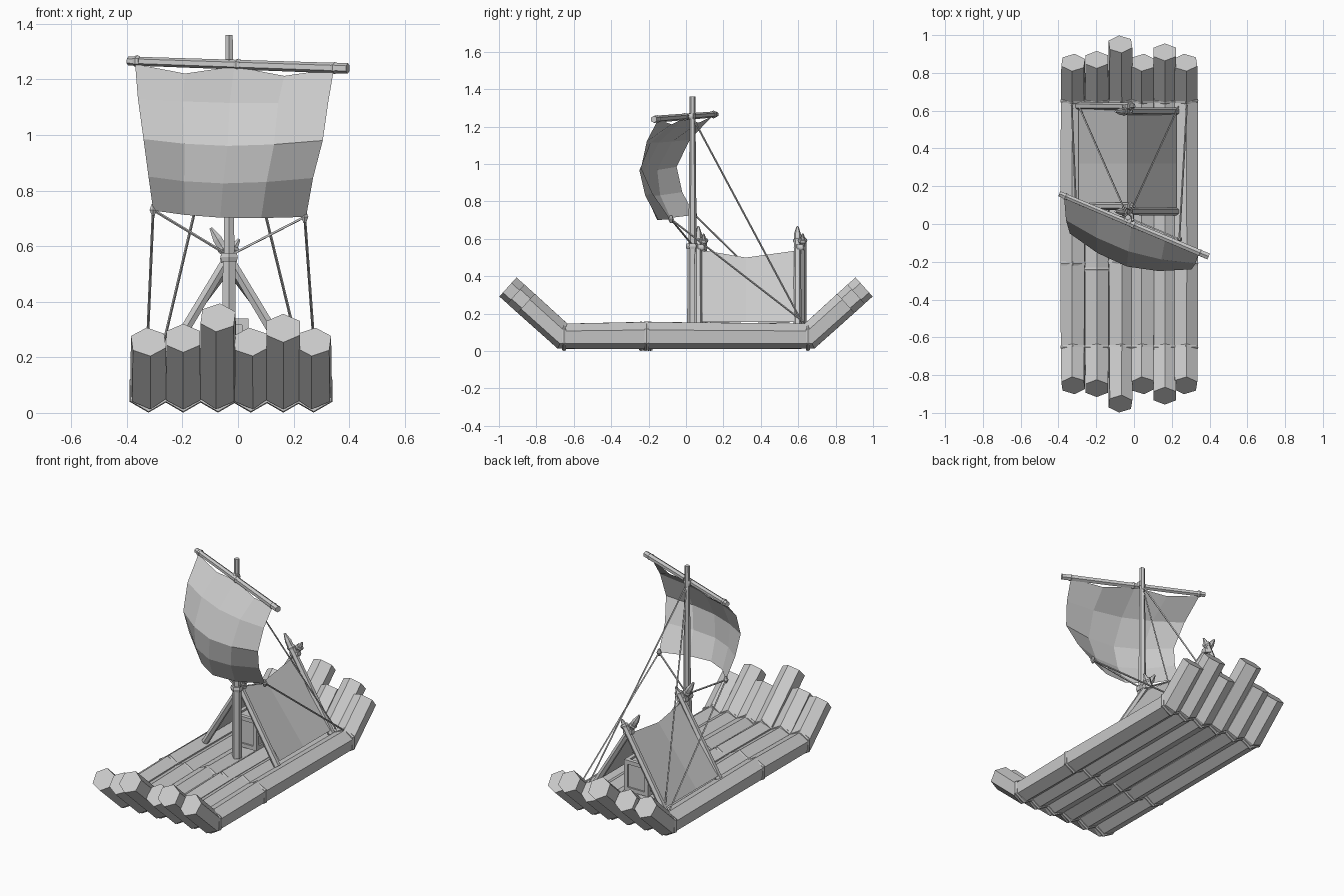
import bpy, bmesh, math
from mathutils import Vector

if "Cube" in bpy.data.objects:
    bpy.data.objects.remove(bpy.data.objects["Cube"])


def finish(name, bm):
    bmesh.ops.recalc_face_normals(bm, faces=bm.faces)
    me = bpy.data.meshes.new(name)
    bm.to_mesh(me)
    bm.free()
    ob = bpy.data.objects.new(name, me)
    bpy.context.collection.objects.link(ob)
    return ob


def tube(name, pts, radii, sides=6, phase=0.0):
    """Faceted tube lofted along a path."""
    pts = [Vector(p) for p in pts]
    if not isinstance(radii, (list, tuple)):
        radii = [radii] * len(pts)
    bm = bmesh.new()
    rings = []
    for i, p in enumerate(pts):
        a = (p - pts[i - 1]).normalized() if i else (pts[1] - p).normalized()
        b = (pts[i + 1] - p).normalized() if i < len(pts) - 1 else a
        t = (a + b).normalized()
        side = Vector((1, 0, 0)) if abs(t.x) < 0.9 else Vector((0, 1, 0))
        side = (side - t * side.dot(t)).normalized()
        up = side.cross(t)
        rings.append([bm.verts.new(p + radii[i] * (
            up * math.cos(phase + 2 * math.pi * k / sides)
            + side * math.sin(phase + 2 * math.pi * k / sides))) for k in range(sides)])
    for r0, r1 in zip(rings, rings[1:]):
        for k in range(sides):
            bm.faces.new((r0[k], r0[k - 1], r1[k - 1], r1[k]))
    bm.faces.new(rings[0])
    bm.faces.new(rings[-1])
    return finish(name, bm)


def sheet(name, rows):
    """Open cloth from rows of points."""
    bm = bmesh.new()
    vs = [[bm.verts.new(p) for p in row] for row in rows]
    for a, b in zip(vs, vs[1:]):
        for j in range(len(a) - 1):
            bm.faces.new((a[j], a[j + 1], b[j + 1], b[j]))
    return finish(name, bm)


def box(name, c, s):
    bm = bmesh.new()
    bmesh.ops.create_cube(bm, size=1)
    for v in bm.verts:
        v.co = Vector([c[i] + v.co[i] * s[i] for i in range(3)])
    return finish(name, bm)


def node(name, p, d, r, w=0.022):
    d = Vector(d).normalized() * w / 2
    p = Vector(p)
    return tube(name, [p - d, p, p + d], [r - 0.004, r, r - 0.004])


# Hull logs with upswept ends and nodes: x, tip reach, middle node y
logs = [(-.322, .855, -.21), (-.197, .87, -.24), (-.072, .952, -.2),
        (.046, .855, -.22), (.163, .91, -.19), (.272, .855, -.21)]
for i, (x, e, m) in enumerate(logs):
    ez = .08 + .9 * (e - .66)
    ph = (i % 3 - 1) * .1
    tube(f"hull_log_{i}", [(x, -e, ez), (x, -.66, .08), (x, m, .083), (x, .66, .08), (x, e, ez)],
         [.069, .072, .073, .072, .069], phase=ph)
    for j, y in enumerate((-.652, m, .652)):
        node(f"log_node_{i}_{j}", (x, y, .08), (0, 1, 0), .079)

# Mast
MX, MY = -.032, .035
tube("mast", [(MX, MY, .13), (MX, MY, .56), (MX, MY, .57), (MX, MY, 1.36)],
     [.029, .026, .022, .015])
node("mast_collar", (MX, MY, .56), (0, 0, 1), .036, .03)
node("mast_lashing", (MX, MY - .01, 1.255), (0, 0, 1), .026, .03)

# Yard
ya, yb = Vector((-.395, .16, 1.266)), Vector((.395, -.172, 1.239))
tube("yard", [ya, yb], [.016, .019])
for i, f in enumerate((.04, .5, .94)):
    node(f"yard_node_{i}", ya.lerp(yb, f), yb - ya, .022)

# Sail rows: left xyz, right xyz, forward bulge, sag
spec = [((-.37, .14, 1.255), (.345, -.15, 1.238), 0, 0),
        ((-.36, .02, 1.13), (.325, -.21, 1.12), .05, .01),
        ((-.34, -.05, .985), (.305, -.24, .98), .08, .022),
        ((-.322, -.02, .85), (.27, -.18, .845), .11, .022),
        ((-.305, .045, .728), (.245, -.085, .705), .135, .014)]
rows = []
for r, (a, b, bulge, sag) in enumerate(spec):
    row = []
    for j in range(5):
        u = j / 4
        p = Vector(a).lerp(Vector(b), u)
        s = math.sin(math.pi * u)
        p += Vector((-.25 * bulge * s, -bulge * s, -sag * s))
        if r == 0 and j % 2:
            p.z -= .03
        row.append(p)
    rows.append(row)
sheet("sail", rows)

# Shelter A-frames: crossed poles with pointed tips
CX = -.035
for n, y in (("front", .08), ("rear", .61)):
    for s, top, dy in ((1, .655, -.014), (-1, .615, .014)):
        def at(z):
            return Vector((CX + s * (.56 - z) * .6, y + dy, z))
        tube(f"{n}_pole_{'right' if s > 0 else 'left'}",
             [at(.13), at(top - .03), at(top + .01)], [.021, .019, .006])
        node(f"{n}_pole_node_{s}", at(.59), at(.6) - at(.5), .025)
    node(f"{n}_pole_lashing", (CX, y, .555), (0, 0, 1), .034, .03)

# Shelter cloth with sagging ridge
sheet("shelter_cloth", [[(CX - .26, y, .155), (CX, y, z), (CX + .26, y, .155)]
                        for y, z in ((.085, .54), (.32, .50), (.61, .54))])

# Framed crates under the shelter
CW, CH = .165, .19
for n, cy in (("front", .21), ("rear", .47)):
    c = Vector((-.045, cy, .15 + CH / 2))
    size = Vector((CW, CW, CH))
    box(f"{n}_crate", c, size * .88)
    for ax in range(3):
        o1, o2 = [k for k in range(3) if k != ax]
        for a in (-1, 1):
            for b in (-1, 1):
                p, s = c.copy(), Vector((.024, .024, .024))
                p[o1] += a * (size[o1] / 2 - .012)
                p[o2] += b * (size[o2] / 2 - .012)
                s[ax] = size[ax]
                box(f"{n}_crate_rail_{ax}_{a}_{b}", p, s)

# Rigging: stays, sheets, and lines to the mast collar
for n, corner, foot, stay in (("left", (-.305, .045, .73), (-.33, .63, .155), (-.29, .62, .155)),
                              ("right", (.24, -.08, .705), (.28, .63, .155), (.235, .62, .155))):
    tube(f"{n}_stay", [(MX, MY, 1.25), stay], .005, 4)
    tube(f"{n}_sheet", [corner, foot], .005, 4)
    tube(f"{n}_collar_line", [corner, (MX, MY, .565)], .005, 4)
    k = Vector(corner)
    tube(f"{n}_sail_knot", [k + Vector((0, 0, d)) for d in (-.02, 0, .022)], [.006, .015, .006])
